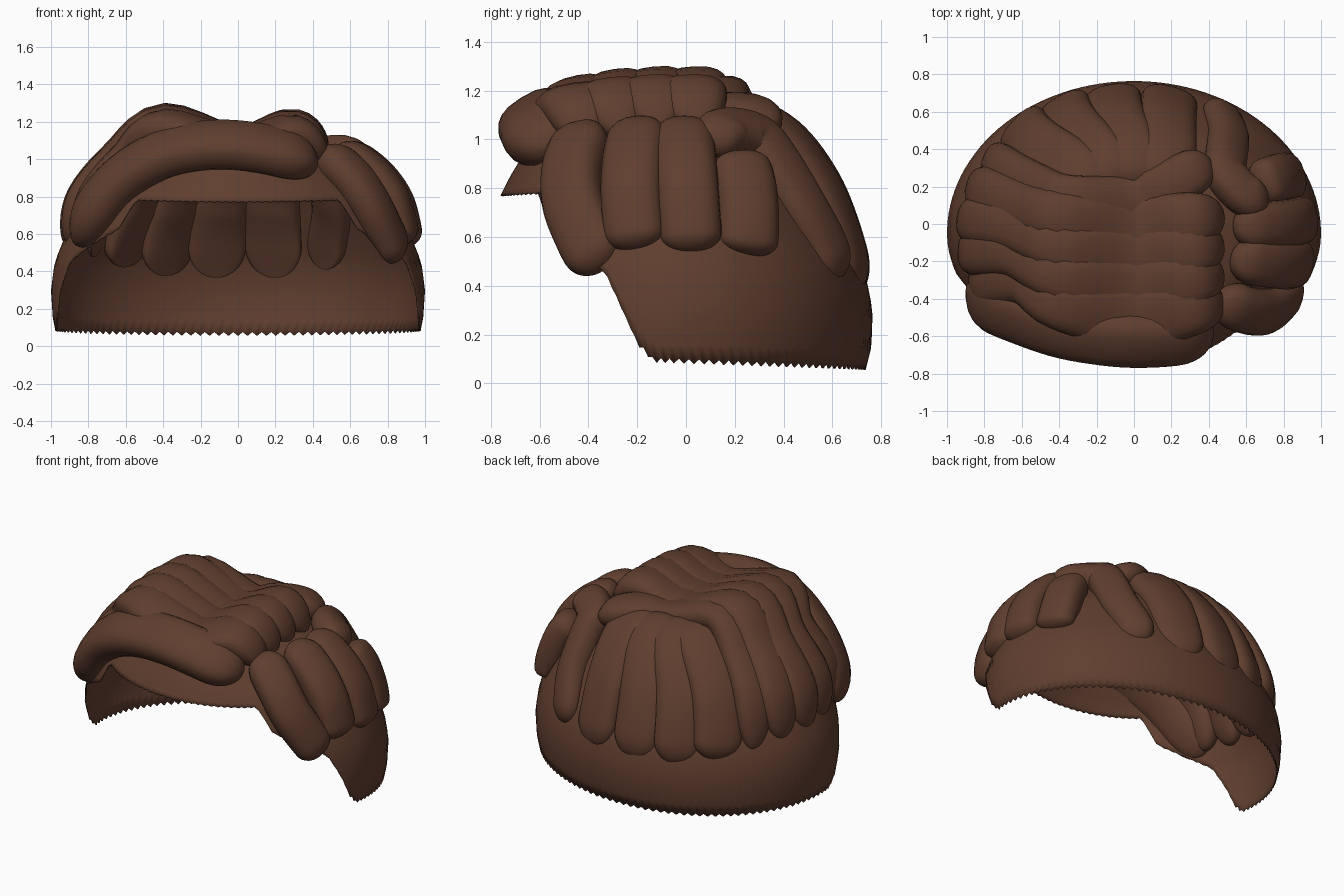
import bpy, bmesh, math
from mathutils import Vector

if "Cube" in bpy.data.objects:
    bpy.data.objects.remove(bpy.data.objects["Cube"])

brown = bpy.data.materials.new("dark brown hair")
brown.diffuse_color = (0.118, 0.049, 0.029, 1)
brown.use_nodes = True
brown.node_tree.nodes["Principled BSDF"].inputs["Base Color"].default_value = brown.diffuse_color


def interp(x, table):
    for a, b in zip(table, table[1:]):
        if x <= b[0]:
            f = max(0, (x - a[0]) / (b[0] - a[0]))
            return [p + (q - p) * f for p, q in zip(a[1:], b[1:])]
    return list(table[-1][1:])


# Cap profile: height, half width, depth to back, depth to front
CAP = [(0.05, .97, .785, .66), (0.15, .99, .81, .68), (0.3, 1.0, .815, .70), (0.45, .98, .785, .71),
       (0.6, .92, .71, .71), (0.77, .83, .62, .71), (0.85, .77, .57, .67), (1.0, .59, .43, .58),
       (1.07, .42, .31, .44), (1.11, .24, .18, .26), (1.13, 0, 0, 0)]
# Hairline: depth position, lowest height
HAIRLINE = [(-.76, .77), (-.58, .78), (-.55, .62), (-.33, .45), (-.2, .15), (-.14, .085), (.76, .055)]


def surf(deg, z, off=0.0):
    """Point on the cap; 0 degrees is the back, +90 the right side."""
    rx, yb, yf = interp(z, CAP)
    a = math.radians(deg)
    p = Vector((rx * math.sin(a), -.05 + math.cos(a) * (yb if math.cos(a) > 0 else yf), z))
    return p + (p - Vector((0, 0, .3))).normalized() * off


def finish(bm, name):
    bmesh.ops.recalc_face_normals(bm, faces=bm.faces)
    me = bpy.data.meshes.new(name)
    bm.to_mesh(me)
    bm.free()
    me.materials.append(brown)
    ob = bpy.data.objects.new(name, me)
    bpy.context.collection.objects.link(ob)
    for o in bpy.context.selected_objects:
        o.select_set(False)
    ob.select_set(True)
    bpy.context.view_layer.objects.active = ob
    bpy.ops.object.shade_smooth_by_angle(angle=math.radians(50))
    return ob


# Scalp cap: columns from a ragged hairline to the crown
bm = bmesh.new()
N, R = 240, 24
grid = []
for i in range(N):
    deg = 360 * i / N
    c = math.cos(math.radians(deg))
    low = interp(-.05 + c * (.80 if c > 0 else .71), HAIRLINE)[0] + (.02 if c > -.2 else .006) * (i % 2)
    grid.append([bm.verts.new(surf(deg, low + (1.13 - low) * math.sin(math.pi / 2 * j / R)))
                 for j in range(R)])
crown = bm.verts.new((0, -.05, 1.13))
for i in range(N):
    a, b = grid[i], grid[(i + 1) % N]
    for j in range(R - 1):
        bm.faces.new((a[j], b[j], b[j + 1], a[j + 1]))
    bm.faces.new((a[-1], b[-1], crown))
cap = finish(bm, "scalp_cap")
mod = cap.modifiers.new("thickness", 'SOLIDIFY')
mod.thickness = .008
mod.offset = -1


def strand(name, pts, width, thick, hub=(0, 0, .3), dip=0.0, pointed=False):
    """Rounded flattened lock swept along a smooth path.
    dip widens it near the middle of the head, pointed tapers its inner face."""
    pts = [Vector(p) for p in pts]
    ext = [2 * pts[0] - pts[1]] + pts + [2 * pts[-1] - pts[-2]]
    path = []
    for k in range(1, len(ext) - 2):
        p0, p1, p2, p3 = ext[k - 1:k + 3]
        for s in range(8):
            t = s / 8
            path.append(.5 * (2 * p1 + (p2 - p0) * t + (2 * p0 - 5 * p1 + 4 * p2 - p3) * t * t
                              + (3 * p1 - p0 - 3 * p2 + p3) * t ** 3))
    path.append(pts[-1])
    # Resample with close rings at the ends, for round caps
    n, m = len(path), 40
    bm = bmesh.new()
    rings = []
    for i in range(m + 1):
        u = .5 - .5 * math.cos(math.pi * (.03 + .94 * i / m))
        f = u * (n - 1)
        k = min(int(f), n - 2)
        p = path[k].lerp(path[k + 1], f - k)
        tan = (path[min(k + 2, n - 1)] - path[max(k - 1, 0)]).normalized()
        nor = p - Vector(hub)
        nor = (nor - tan * nor.dot(tan)).normalized()
        side = tan.cross(nor)
        e = min(1, min(u, 1 - u) / .16)
        r = math.sqrt(max(.01, 1 - (1 - e) ** 2))
        w = width * r * (1 + dip * math.exp(-(p.x / .28) ** 2))
        inner = min(1, .05 + (1 - u) / .4) if pointed else 1
        ring = []
        for q in range(20):
            a = 2 * math.pi * q / 20
            c, s = math.cos(a), math.sin(a)
            h = thick * r * math.copysign(abs(s) ** .85, s) * (inner if s < 0 else 1)
            ring.append(bm.verts.new(p + side * w * math.copysign(abs(c) ** .75, c) + nor * h))
        rings.append(ring)
    for a, b in zip(rings, rings[1:]):
        for q in range(20):
            bm.faces.new((a[q], a[(q + 1) % 20], b[(q + 1) % 20], b[q]))
    bm.faces.new(rings[0])
    bm.faces.new(rings[-1])
    return finish(bm, name)


# Swept top locks: from the right crest, through the dip, over the left crest and down
for i, (y, dz, end, low) in enumerate([(-.46, -.035, -112, .56), (-.31, -.01, -98, .55),
                                       (-.15, .0, -84, .54), (.01, .0, -69, .52)]):
    strand("top_lock_%d" % (i + 1),
           [(.47, y + .04, 1.03 + dz), (.30, y + .01, 1.18 + dz), (0, y - .03, 1.085 + dz * .4),
            (-.40, y + .03, 1.21 + dz), surf(end - 2, .99, .05), surf(end, .8, .02), surf(end, low, -.03)],
           .13, .09, (0, y * .6, -.3), dip=.5)

# Front fringe lock and the rear lock with its curled end
strand("front_fringe", [(.42, -.55, .96), (.25, -.605, 1.03), (0, -.62, 1.075), (-.22, -.60, 1.07),
                        (-.42, -.56, 1.02), (-.62, -.49, .90), (-.76, -.43, .74), (-.86, -.36, .54)],
       .155, .11, (0, -.2, .4))
strand("rear_curl", [(.42, .31, 1.02), (.30, .27, 1.09), (.16, .19, 1.11), (0, .12, 1.085),
                     (-.36, .14, 1.18), surf(-56, .97, .04), surf(-56, .77, .01), surf(-55, .48, -.03)],
       .12, .085, (0, .1, -.3), dip=.2, pointed=True)

# Right side locks: bearing at top and tip, heights of both
for i, (d0, d1, top, low) in enumerate([(128, 115, 1.02, .47), (104, 103, 1.03, .55),
                                        (85, 84, 1.03, .54), (62, 66, .90, .53)]):
    path = []
    for k in range(5):
        t = k / 4
        path.append(surf(d0 + (d1 - d0) * t * t, top + (low - top) * t, .045 - .085 * t * t))
    strand("right_lock_%d" % (i + 1), path, .128, .095, pointed=True)

# Right curl rising from the back and folding forward over the side locks
strand("right_curl", [(.71, .13, .96), (.60, .15, 1.02), (.49, .27, 1.01), surf(42, .90, .03),
                      surf(36, .72, .0), surf(31, .56, -.02), surf(29, .42, -.05)],
       .115, .09, pointed=True)

# Back locks fanning from the crown
for i, (deg, low) in enumerate([(-40, .43), (-24, .38), (-7, .37), (12, .37)]):
    strand("back_lock_%d" % (i + 1),
           [surf(deg + 9, 1.09, .02), surf(deg + 5, 1.0, .025), surf(deg + 1, .82, .01),
            surf(deg, .62, -.015), surf(deg, low, -.05)], .155, .085, pointed=True)
